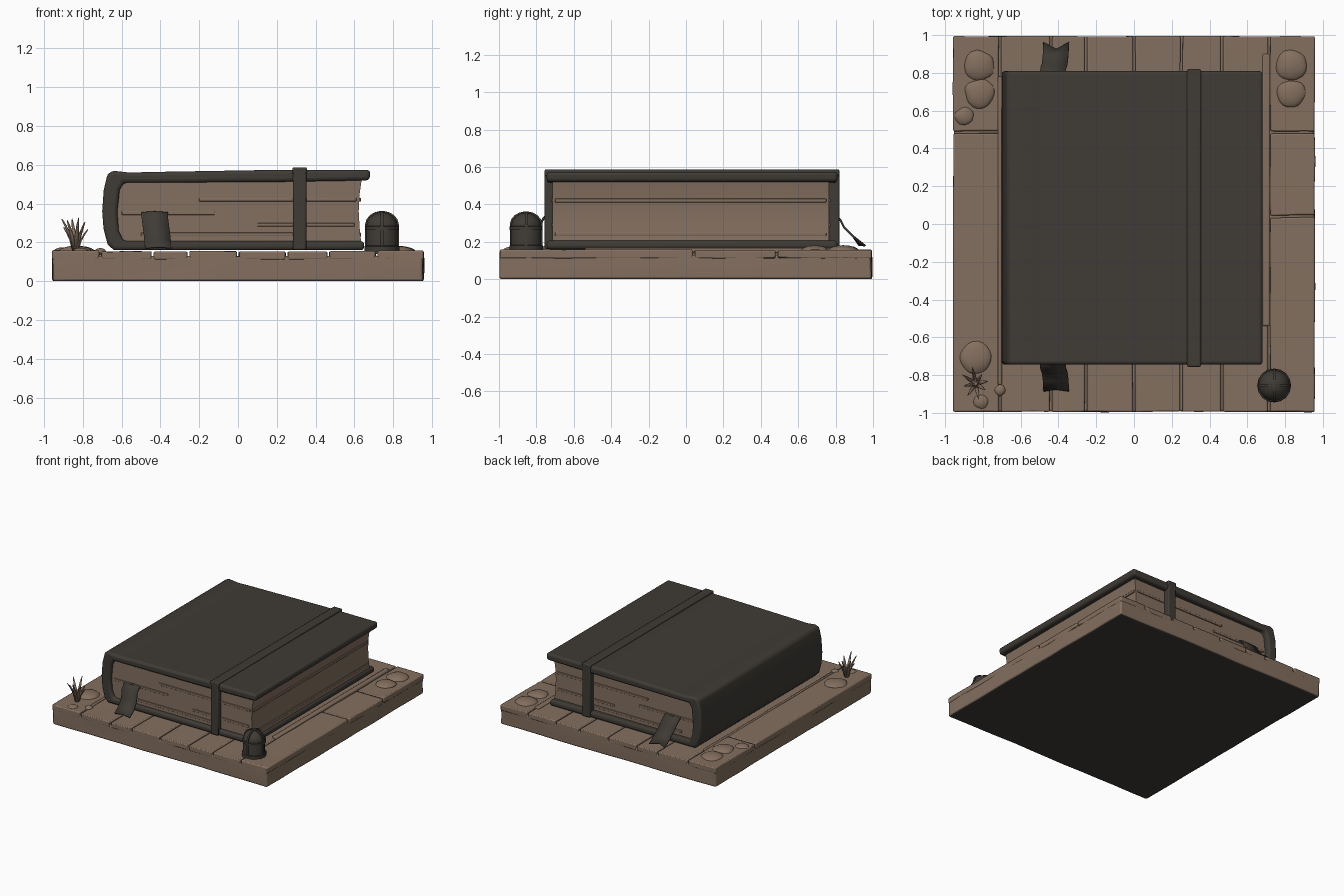
import bpy, bmesh, math, random
from mathutils import Vector, noise

if "Cube" in bpy.data.objects:
    bpy.data.objects.remove(bpy.data.objects["Cube"])

random.seed(4)

def material(name, col):
    m = bpy.data.materials.new(name)
    m.diffuse_color = (*col, 1)
    m.use_nodes = True
    m.node_tree.nodes["Principled BSDF"].inputs["Base Color"].default_value = m.diffuse_color
    return m

BROWN = material("warm brown", (0.23, 0.16, 0.115))
DARK = material("dark leather", (0.05, 0.044, 0.036))

def finish(bm, name, mat, bevel=0, segs=2, solid=0, angle=40):
    bmesh.ops.recalc_face_normals(bm, faces=bm.faces)
    me = bpy.data.meshes.new(name)
    bm.to_mesh(me)
    bm.free()
    ob = bpy.data.objects.new(name, me)
    bpy.context.collection.objects.link(ob)
    me.materials.append(mat)
    if solid:
        md = ob.modifiers.new("solid", 'SOLIDIFY')
        md.thickness = solid
        md.offset = 0
    if bevel:
        md = ob.modifiers.new("bevel", 'BEVEL')
        md.width = bevel
        md.segments = segs
        md.limit_method = 'ANGLE'
        md.angle_limit = math.radians(45)
    bpy.ops.object.select_all(action='DESELECT')
    ob.select_set(True)
    bpy.context.view_layer.objects.active = ob
    bpy.ops.object.shade_smooth_by_angle(angle=math.radians(angle))
    return ob

def box(name, mat, x, y, z, bevel=0, segs=2, cuts=0, wobble=0):
    bm = bmesh.new()
    bmesh.ops.create_cube(bm, size=1)
    for v in bm.verts:
        v.co = Vector([a[0] + (c + 0.5) * (a[1] - a[0]) for a, c in zip((x, y, z), v.co)])
    if cuts:
        bmesh.ops.subdivide_edges(bm, edges=bm.edges[:], cuts=cuts, use_grid_fill=True)
    if wobble:
        for v in bm.verts:
            n = noise.noise_vector(v.co * 5) * wobble
            v.co += Vector((n.x, n.y, n.z * 0.4 if v.co.z > 0.1 else 0))
    return finish(bm, name, mat, bevel, segs)

def extrude_profile(name, mat, pts, y0, y1, bevel=0, segs=3):
    """Closed x-z outline pushed along y."""
    bm = bmesh.new()
    f = bm.faces.new([bm.verts.new((x, y0, z)) for x, z in pts])
    r = bmesh.ops.extrude_face_region(bm, geom=[f])
    for v in r["geom"]:
        if isinstance(v, bmesh.types.BMVert):
            v.co.y = y1
    return finish(bm, name, mat, bevel, segs)

# Slab under the planks, dark on its underside
slab = box("base_slab", BROWN, (-0.955, 0.955), (-0.993, 0.993), (0, 0.13), 0.012, 2, 11, 0.008)
slab.data.materials.append(DARK)
for p in slab.data.polygons:
    if p.normal.z < -0.8:
        p.material_index = 1

# Floor planks: central rows plus the two side borders
G = 0.006
def plank(name, x0, x1, y0, y1):
    top = 0.156 + random.uniform(-0.004, 0.004)
    box(name, BROWN, (x0 + G, x1 - G), (y0 + G, y1 - G), (0.11, top), 0.008, 2, 5, 0.004)

edges = [-0.71, -0.44, -0.255, 0.0, 0.25, 0.465, 0.715]
for i, (a, b) in enumerate(zip(edges, edges[1:])):
    plank("plank_%d" % i, a, b, -1.0, 1.0)
for a, b in ((-1.0, 0.485), (0.485, 1.0)):
    plank("left_border_plank", -0.963, -0.71, a, b)
for a, b in ((-1.0, 0.04), (0.04, 0.485), (0.485, 1.0)):
    plank("right_border_plank", 0.715, 0.963, a, b)
# Raised slivers beside the book
box("right_sliver", BROWN, (0.68, 0.72), (-0.54, 0.9), (0.14, 0.168), 0.008)
box("left_sliver", BROWN, (-0.72, -0.70), (-0.85, 0.78), (0.14, 0.163), 0.006)

# Book cover: two boards joined by a bulged spine
cover = [(0.65, 0.160), (0.65, 0.207), (-0.59, 0.207), (-0.615, 0.26), (-0.622, 0.36),
         (-0.61, 0.47), (-0.59, 0.508), (0.2, 0.512), (0.678, 0.52), (0.682, 0.574),
         (0.2, 0.574), (-0.45, 0.563), (-0.56, 0.56), (-0.64, 0.569), (-0.672, 0.555),
         (-0.692, 0.47), (-0.70, 0.36), (-0.693, 0.27), (-0.672, 0.19), (-0.64, 0.160)]
extrude_profile("book_cover", DARK, cover, -0.745, 0.81, 0.018)

# Page block with a hollowed fore edge
pages = [(-0.63, 0.2), (0.635, 0.2), (0.628, 0.26), (0.622, 0.36), (0.627, 0.45),
         (0.637, 0.52), (-0.63, 0.52)]
extrude_profile("page_block", BROWN, pages, -0.715, 0.765)
# Loose leaves standing slightly proud of the block
for z, x0, x1 in ((0.36, -0.6, -0.12), (0.3, 0.1, 0.6), (0.43, -0.2, 0.61), (0.25, -0.5, 0.3)):
    box("loose_leaves", BROWN, (x0, x1), (-0.722, 0.772), (z - 0.018, z), 0.003)
for z in (0.25, 0.43):
    box("fore_edge_leaves", BROWN, (0.5, 0.634), (-0.70, 0.75), (z - 0.02, z), 0.003)

# Strap around the book
box("strap_top", DARK, (0.28, 0.355), (-0.756, 0.82), (0.55, 0.587), 0.008)
box("strap_front", DARK, (0.283, 0.352), (-0.756, -0.71), (0.162, 0.583), 0.008)
box("strap_back", DARK, (0.283, 0.352), (0.765, 0.82), (0.162, 0.583), 0.008)

# Ribbon bookmarks: strips of cloth with a notched end
def ribbon(name, path, notch):
    bm = bmesh.new()
    rows = []
    for i, (x, y, z) in enumerate(path):
        mid = y
        if i == len(path) - 1:
            mid = y - notch
        rows.append([bm.verts.new(c) for c in ((x - 0.068, y, z), (x, mid, z + 0.004), (x + 0.068, y, z))])
    for a, b in zip(rows, rows[1:]):
        for k in range(2):
            bm.faces.new((a[k], a[k + 1], b[k + 1], b[k]))
    finish(bm, name, DARK, solid=0.009)

ribbon("front_ribbon", [(-0.43, -0.66, 0.355), (-0.43, -0.735, 0.352), (-0.428, -0.765, 0.32),
                        (-0.42, -0.785, 0.26), (-0.414, -0.83, 0.205), (-0.412, -0.885, 0.172)], -0.01)
ribbon("back_ribbon", [(-0.43, 0.72, 0.355), (-0.43, 0.79, 0.35), (-0.427, 0.825, 0.315),
                       (-0.42, 0.845, 0.275), (-0.415, 0.895, 0.225), (-0.412, 0.96, 0.178)], 0.035)

# Domed lantern at the front right corner
def lathe(name, mat, cx, cy, prof, n=16):
    bm = bmesh.new()
    rings = [[bm.verts.new((cx + r * math.cos(2 * math.pi * i / n), cy + r * math.sin(2 * math.pi * i / n), z))
              for i in range(n)] for r, z in prof]
    for a, b in zip(rings, rings[1:]):
        for i in range(n):
            bm.faces.new((a[i], a[(i + 1) % n], b[(i + 1) % n], b[i]))
    bm.faces.new(rings[0])
    bm.faces.new(rings[-1])
    return finish(bm, name, mat)

LX, LY = 0.742, -0.855
dome = [(0.081, 0.15), (0.081, 0.288), (0.074, 0.313), (0.055, 0.336), (0.03, 0.35), (0.008, 0.355)]
lathe("lantern_body", DARK, LX, LY, dome)
lathe("lantern_foot", DARK, LX, LY, [(0.09, 0.15), (0.09, 0.18), (0.075, 0.185)])
lathe("lantern_band", DARK, LX, LY, [(0.075, 0.262), (0.088, 0.264), (0.088, 0.282), (0.075, 0.286)])
# Two crossing ribs following the dome outline
for k in range(2):
    bm = bmesh.new()
    out = [(r + 0.006, z + (0.006 if z > 0.2 else 0)) for r, z in dome]
    f = bm.faces.new([bm.verts.new((r, -0.007, z)) for r, z in out] +
                     [bm.verts.new((-r, -0.007, z)) for r, z in reversed(out)])
    r = bmesh.ops.extrude_face_region(bm, geom=[f])
    bmesh.ops.translate(bm, vec=(0, 0.014, 0), verts=[v for v in r["geom"] if isinstance(v, bmesh.types.BMVert)])
    ob = finish(bm, "lantern_rib", DARK)
    ob.location = (LX, LY, 0)
    ob.rotation_euler.z = k * math.pi / 2

# Flat stones in the corners
stones = [(-0.82, 0.84, 0.08), (-0.82, 0.69, 0.08), (-0.90, 0.57, 0.05), (0.83, 0.84, 0.08),
          (0.83, 0.69, 0.075), (-0.84, -0.71, 0.085), (-0.71, -0.88, 0.03), (-0.81, -0.94, 0.04)]
for x, y, r in stones:
    bm = bmesh.new()
    bmesh.ops.create_icosphere(bm, subdivisions=3, radius=1)
    h = 0.012 + r * 0.22
    for v in bm.verts:
        s = 1 + 0.15 * noise.noise(v.co * 1.3 + Vector((x, y, 0)) * 9)
        v.co = Vector((x + v.co.x * r * s, y + v.co.y * r * s, 0.152 + v.co.z * h))
    finish(bm, "stone", BROWN)

# Grass tuft at the front left corner
for i in range(8):
    a = i * 2 * math.pi / 8 + 0.2
    lean, h = random.uniform(0.045, 0.08), random.uniform(0.1, 0.185)
    d, s = Vector((math.cos(a), math.sin(a), 0)), Vector((-math.sin(a), math.cos(a), 0))
    bm = bmesh.new()
    rows = []
    for t, w in ((0, 0.009), (0.5, 0.010), (0.8, 0.006), (1, 0.001)):
        c = Vector((-0.838, -0.845, 0.152)) + d * (0.01 + lean * t ** 1.6) + Vector((0, 0, h * t))
        rows.append((bm.verts.new(c - s * w), bm.verts.new(c + s * w)))
    for p, q in zip(rows, rows[1:]):
        bm.faces.new((p[0], p[1], q[1], q[0]))
    finish(bm, "grass_blade", BROWN, solid=0.006)
